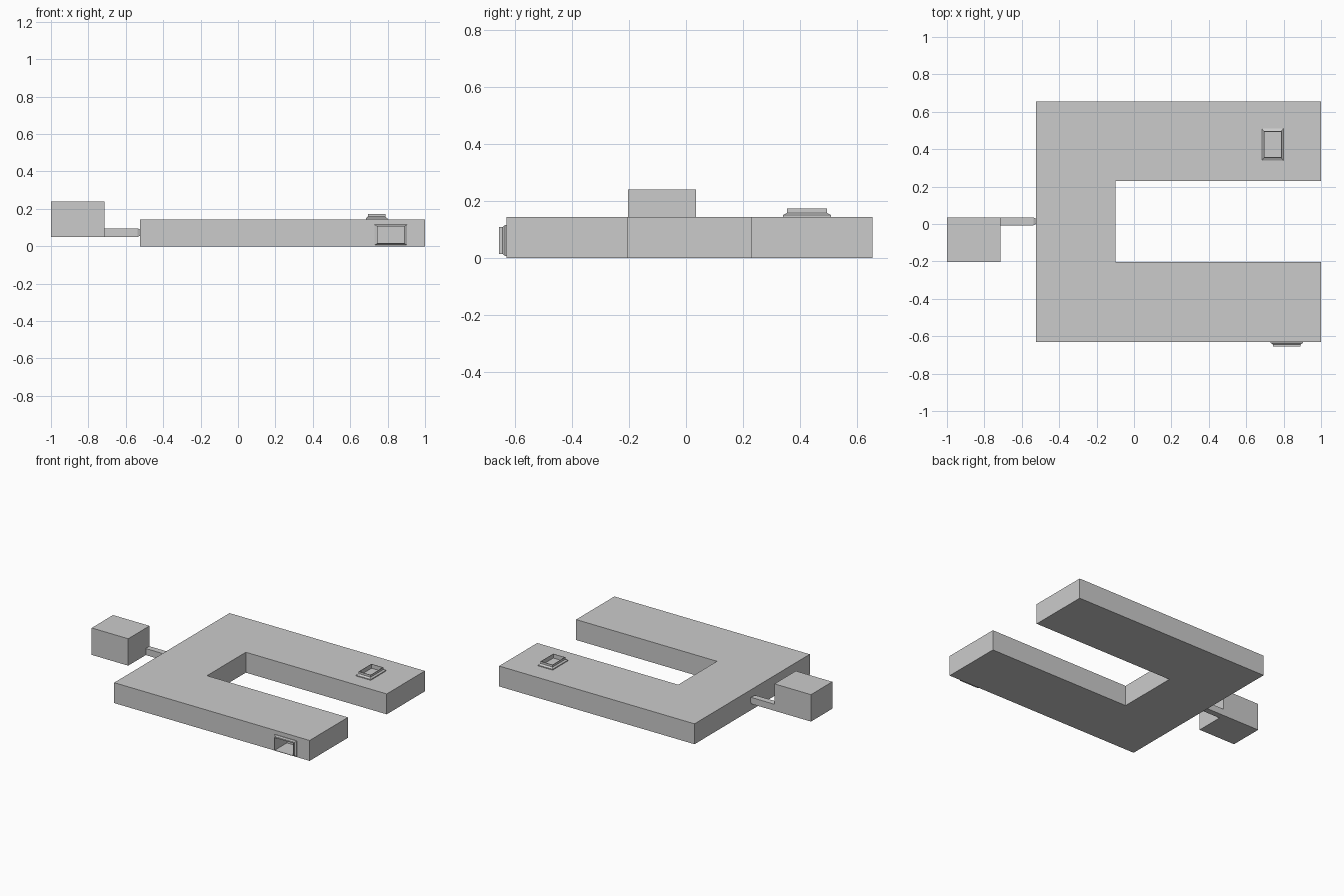
import bpy, bmesh
from mathutils import Vector

if "Cube" in bpy.data.objects:
    bpy.data.objects.remove(bpy.data.objects["Cube"])


def make_object(name, bm):
    bmesh.ops.recalc_face_normals(bm, faces=bm.faces[:])
    mesh = bpy.data.meshes.new(name)
    bm.to_mesh(mesh)
    bm.free()
    obj = bpy.data.objects.new(name, mesh)
    bpy.context.collection.objects.link(obj)
    return obj


def box(name, lo, hi):
    bm = bmesh.new()
    bmesh.ops.create_cube(bm, size=1)
    for v in bm.verts:
        v.co = Vector([l + (c + 0.5) * (h - l) for c, l, h in zip(v.co, lo, hi)])
    return make_object(name, bm)


def loft(name, rings, cap_start=False, cap_end=False):
    """Bridge successive four-sided rings."""
    bm = bmesh.new()
    loops = [[bm.verts.new(p) for p in r] for r in rings]
    for a, b in zip(loops, loops[1:]):
        for i in range(4):
            j = (i + 1) % 4
            bm.faces.new((a[i], a[j], b[j], b[i]))
    if cap_start:
        bm.faces.new(loops[0])
    if cap_end:
        bm.faces.new(loops[-1])
    return make_object(name, bm)


def rim(name, center, outer, inner, height, place):
    """Stepped hollow rim: wide flange, slope, thin raised wall."""
    wall = 0.003
    hole = (inner[0] - wall, inner[1] - wall)
    steps = [(outer, 0), (outer, 0.006), (inner, 0.014),
             (inner, height), (hole, height), (hole, 0)]
    rings = []
    for (a, b), h in steps:
        rings.append([place(center[0] + sx * a, center[1] + sy * b, h)
                      for sx, sy in ((-1, -1), (1, -1), (1, 1), (-1, 1))])
    return loft(name, rings + [rings[0]])


# U-shaped main body
outline = [(-0.525, -0.63), (1, -0.63), (1, -0.203), (-0.1, -0.203),
           (-0.1, 0.23), (1, 0.23), (1, 0.655), (-0.525, 0.655)]
bm = bmesh.new()
base = bm.faces.new([bm.verts.new((x, y, 0)) for x, y in outline])
top = bmesh.ops.extrude_face_region(bm, geom=[base], use_keep_orig=True)
for v in top["geom"]:
    if isinstance(v, bmesh.types.BMVert):
        v.co.z = 0.144
body = make_object("u_shaped_body", bm)

# Front recess inside the side port
cutter = box("port_cutter", (0.746, -0.7, 0.017), (0.888, -0.52, 0.105))
cutter.hide_render = True
cutter.hide_viewport = True
cut = body.modifiers.new("port_recess", "BOOLEAN")
cut.operation = "DIFFERENCE"
cut.solver = "EXACT"
cut.object = cutter

# Raised rims on the top and front faces
rim("top_port", (0.741, 0.425), (0.057, 0.085), (0.047, 0.071), 0.029,
    lambda u, v, h: (u, v, 0.144 + h))
rim("front_port", (0.817, 0.061), (0.086, 0.054), (0.074, 0.047), 0.026,
    lambda u, v, h: (u, -0.63 - h, v))

# Raised block and the arm linking it to the body
box("end_block", (-1, -0.203, 0.05), (-0.715, 0.035, 0.24))
sections = [(-0.715, 0), (-0.537, 0), (-0.525, 0.006)]
loft("connecting_arm",
     [[(x, -0.007 + i, 0.05 + i), (x, 0.035 - i, 0.05 + i),
       (x, 0.035 - i, 0.096 - i), (x, -0.007 + i, 0.096 - i)]
      for x, i in sections], True, True)
